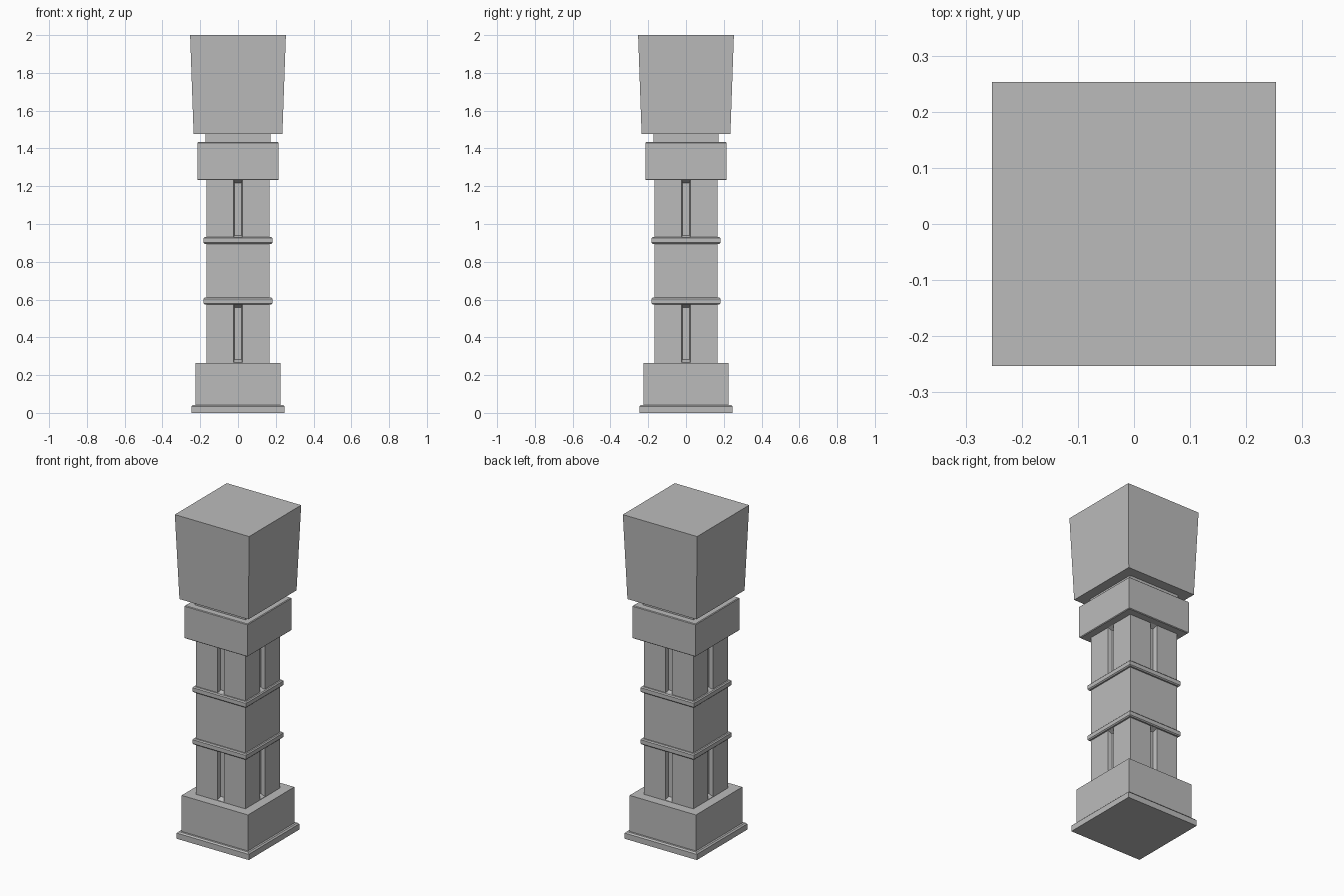
import bpy
import bmesh
import math
from mathutils import Matrix

cube = bpy.data.objects.get("Cube")
if cube:
    bpy.data.objects.remove(cube)

stone = bpy.data.materials.new("grey_stone")
stone.use_nodes = True
colour = (0.5, 0.5, 0.5, 1)
stone.diffuse_color = colour
stone.node_tree.nodes["Principled BSDF"].inputs["Base Color"].default_value = colour


def add_object(name, bm):
    bmesh.ops.recalc_face_normals(bm, faces=bm.faces)
    mesh = bpy.data.meshes.new(name)
    bm.to_mesh(mesh)
    bm.free()
    mesh.materials.append(stone)
    obj = bpy.data.objects.new(name, mesh)
    bpy.context.collection.objects.link(obj)
    return obj


def square_stack(name, profile):
    """Square solid through (half width, height) levels."""
    bm = bmesh.new()
    rings = [[bm.verts.new((sx * w, sy * w, z))
              for sx, sy in ((-1, -1), (1, -1), (1, 1), (-1, 1))]
             for w, z in profile]
    for low, high in zip(rings, rings[1:]):
        for i in range(4):
            j = (i + 1) % 4
            bm.faces.new((low[i], low[j], high[j], high[i]))
    bm.faces.new(rings[0][::-1])
    bm.faces.new(rings[-1])
    return add_object(name, bm)


# Base
square_stack("plinth", [(0.246, 0), (0.246, 0.035), (0.238, 0.043)])
square_stack("base_block", [(0.226, 0.043), (0.226, 0.265)])

# Shaft
HALF = 0.168
shaft = square_stack("shaft", [(HALF, 0.26), (HALF, 1.24)])

# Tapered groove cutters on all four sides, in the lower and upper shaft
bm = bmesh.new()
DEPTH = 0.026
for bottom, top in ((0.268, 0.573), (0.925, 1.232)):
    for k in range(4):
        turn = Matrix.Rotation(k * math.pi / 2, 4, "Z")
        made = bmesh.ops.create_cube(bm, size=1)["verts"]
        for v in made:
            inner = v.co.y > 0
            inset = 0.014 if inner else -0.006
            v.co = (math.copysign(0.019 if inner else 0.025, v.co.x),
                    -HALF + (DEPTH if inner else -0.01),
                    top - inset if v.co.z > 0 else bottom + inset)
        bmesh.ops.transform(bm, matrix=turn, verts=made)
cutter = add_object("groove_cutter", bm)
cutter.hide_render = True
cutter.hide_viewport = True
cut = shaft.modifiers.new("grooves", "BOOLEAN")
cut.object = cutter
cut.operation = "DIFFERENCE"
cut.solver = "EXACT"

# Bands around the shaft
for name, z in (("lower_band", 0.574), ("upper_band", 0.895)):
    square_stack(name, [(0.177, z), (0.183, z + 0.006),
                        (0.183, z + 0.030), (0.177, z + 0.036)])

# Head
square_stack("collar", [(0.211, 1.232), (0.215, 1.236), (0.215, 1.43), (0.211, 1.434)])
square_stack("neck", [(0.173, 1.43), (0.173, 1.48)])
square_stack("capital", [(0.235, 1.477), (0.2535, 2)])
